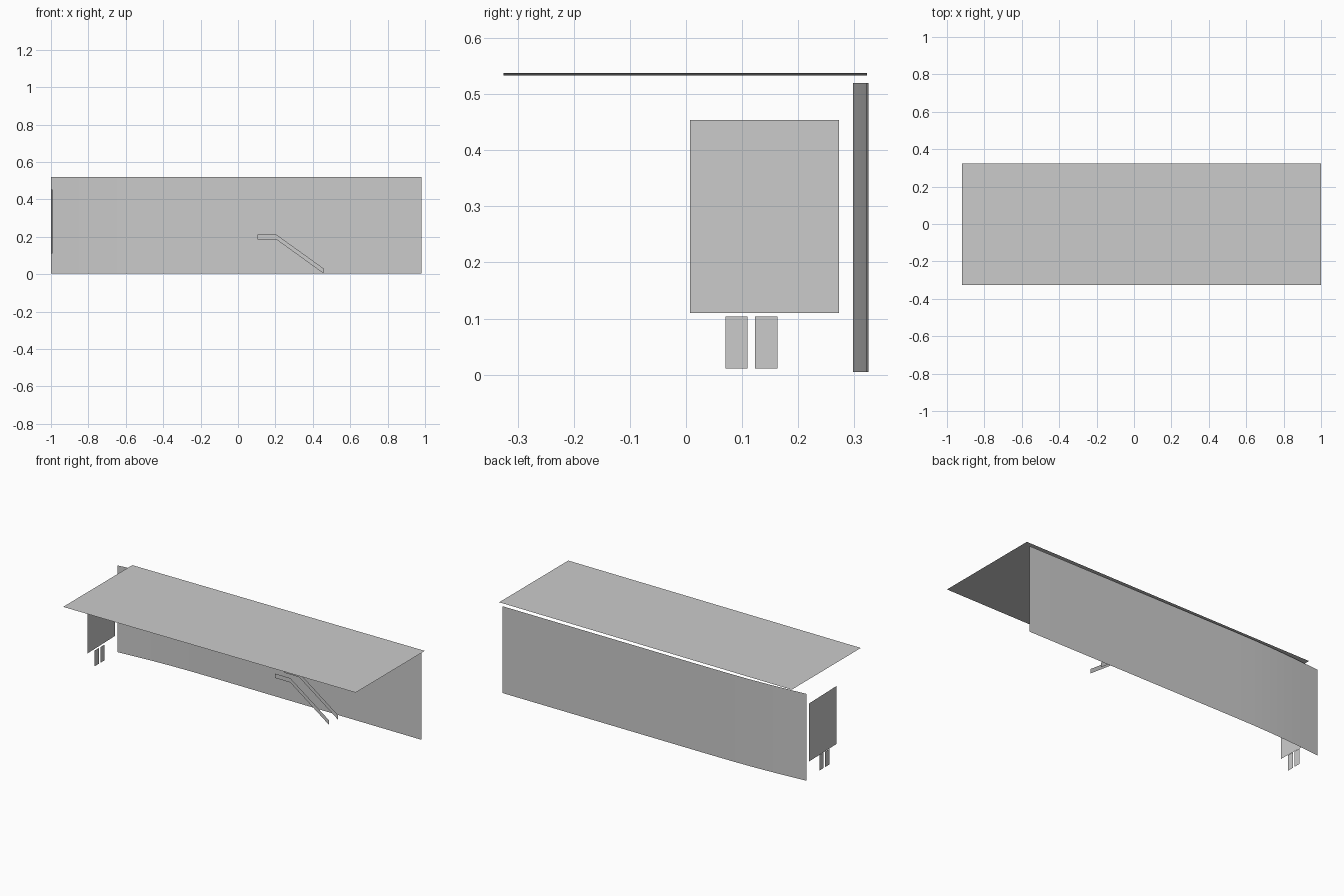
import bpy

if "Cube" in bpy.data.objects:
    bpy.data.objects.remove(bpy.data.objects["Cube"])


def sheet(name, verts, faces=None):
    """Thin sheet object from an outline, or from listed faces."""
    mesh = bpy.data.meshes.new(name)
    mesh.from_pydata(verts, [], faces or [tuple(range(len(verts)))])
    mesh.update()
    obj = bpy.data.objects.new(name, mesh)
    bpy.context.collection.objects.link(obj)
    return obj


# Roof sheet, rising very slightly towards +x
sheet("roof", [(-0.92, -0.325, 0.533), (1.0, -0.325, 0.538),
               (1.0, 0.323, 0.538), (-0.92, 0.323, 0.533)])

# Back wall: plan path that bends gently forward at the -x end
path = [(-1.0, 0.298), (-0.92, 0.305), (-0.84, 0.311), (-0.76, 0.316),
        (-0.66, 0.321), (-0.54, 0.324), (-0.40, 0.325), (0.98, 0.322)]
n = len(path)
verts = [(x, y, z) for z in (0.005, 0.52) for x, y in path]
wall = sheet("back_wall", verts,
             [(i, i + 1, n + i + 1, n + i) for i in range(n - 1)])
for poly in wall.data.polygons:
    poly.use_smooth = True

# End panel, slightly turned about the vertical
sheet("end_panel", [(-0.993, 0.007, 0.11), (-1.0, 0.273, 0.11),
                    (-1.0, 0.273, 0.454), (-0.993, 0.007, 0.454)])

# Two small plates below the end panel
for i, y in enumerate((0.07, 0.123)):
    sheet(f"lower_plate_{i + 1}", [(-0.99, y, 0.011), (-0.99, y + 0.04, 0.011),
                                   (-0.99, y + 0.04, 0.104), (-0.99, y, 0.104)])

# Pair of bent handrails
rail = [(0.105, 0.186), (0.205, 0.186), (0.46, 0.002),
        (0.46, 0.029), (0.205, 0.212), (0.105, 0.212)]
for i, y in enumerate((0.197, 0.280)):
    sheet(f"handrail_{i + 1}", [(x, y, z) for x, z in rail],
          [(0, 1, 4, 5), (1, 2, 3, 4)])
